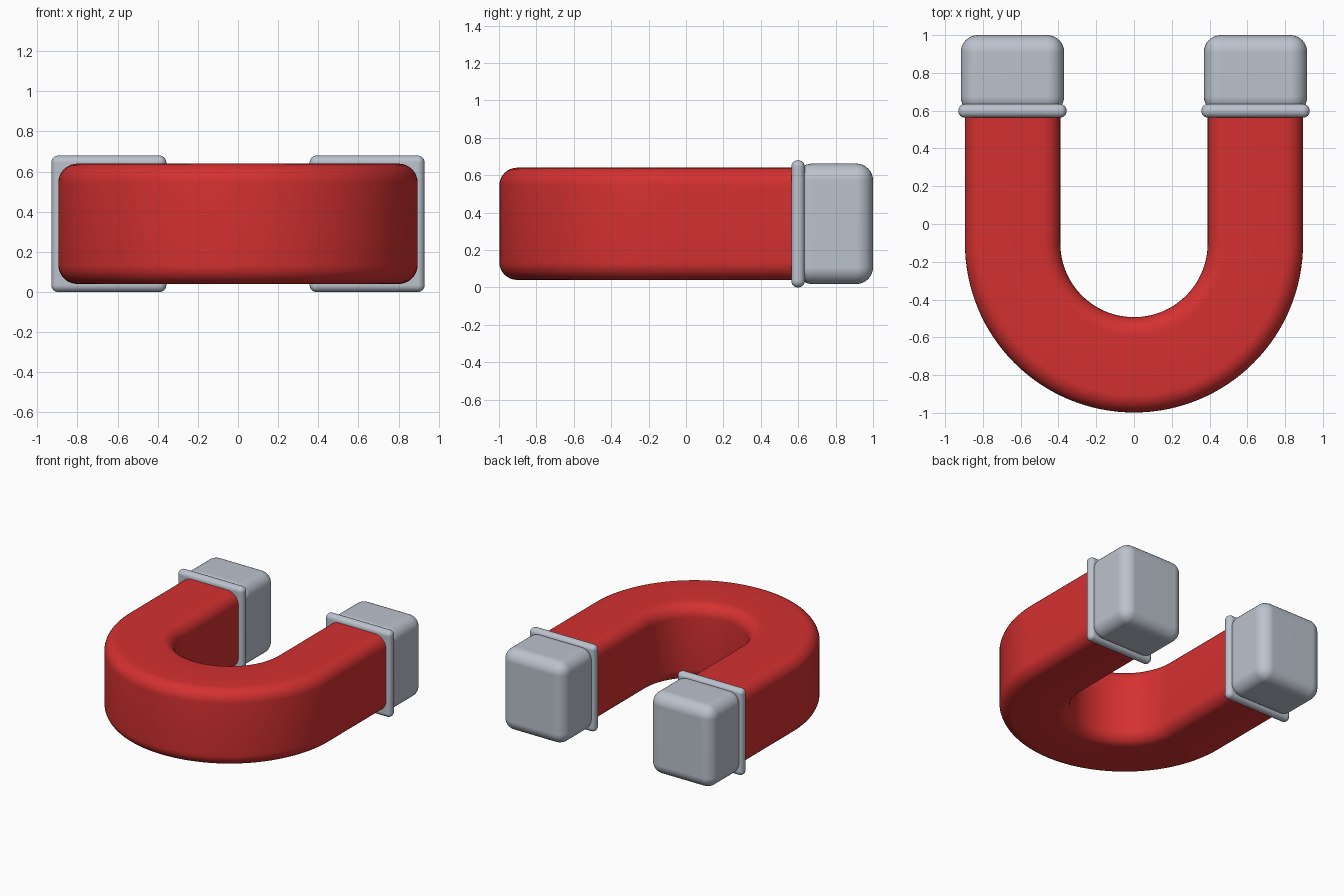
import bpy, bmesh, math
from mathutils import Vector

if "Cube" in bpy.data.objects:
    bpy.data.objects.remove(bpy.data.objects["Cube"])

def material(name, rgb):
    m = bpy.data.materials.new(name)
    m.diffuse_color = (*rgb, 1)
    m.use_nodes = True
    m.node_tree.nodes["Principled BSDF"].inputs["Base Color"].default_value = m.diffuse_color
    return m

red = material("red paint", (0.66, 0.03, 0.03))
steel = material("pale steel", (0.50, 0.54, 0.61))

def finish(name, bm, mat):
    bmesh.ops.recalc_face_normals(bm, faces=bm.faces)
    me = bpy.data.meshes.new(name)
    bm.to_mesh(me)
    bm.free()
    for p in me.polygons:
        p.use_smooth = True
    me.materials.append(mat)
    ob = bpy.data.objects.new(name, me)
    bpy.context.collection.objects.link(ob)
    return ob

def rounded_box(name, lo, hi, radius, segments, mat):
    bm = bmesh.new()
    bmesh.ops.create_cube(bm, size=1)
    for v in bm.verts:
        v.co = Vector([lo[i] if v.co[i] < 0 else hi[i] for i in range(3)])
    bmesh.ops.bevel(bm, geom=bm.edges[:], offset=radius, segments=segments,
                    profile=0.5, affect='EDGES')
    ob = finish(name, bm, mat)
    mod = ob.modifiers.new("even shading", 'WEIGHTED_NORMAL')
    mod.keep_sharp = True
    return ob

# Horseshoe body: rounded rectangle section swept along a U path
R, HALF_W, HALF_H, MID_Z, CORNER = 0.6425, 0.2525, 0.30, 0.34, 0.095
ARC_Y, END_Y = -0.103, 0.60
section = []
for k, (sx, sz) in enumerate([(1, 1), (-1, 1), (-1, -1), (1, -1)]):
    for j in range(9):
        a = math.radians(90 * k + 90 * j / 8)
        section.append((sx * (HALF_W - CORNER) + CORNER * math.cos(a),
                        sz * (HALF_H - CORNER) + CORNER * math.sin(a)))
path = [(-R, END_Y, math.pi)]
for i in range(65):
    a = math.pi + math.pi * i / 64
    path.append((R * math.cos(a), ARC_Y + R * math.sin(a), a))
path.append((R, END_Y, 2 * math.pi))

bm = bmesh.new()
rings = [[bm.verts.new((x + u * math.cos(a), y + u * math.sin(a), MID_Z + w))
          for u, w in section] for x, y, a in path]
n = len(section)
for r0, r1 in zip(rings, rings[1:]):
    for j in range(n):
        bm.faces.new((r0[j], r0[(j + 1) % n], r1[(j + 1) % n], r1[j]))
bm.faces.new(rings[0])
bm.faces.new(rings[-1])
body = finish("horseshoe_body", bm, red)
bpy.context.view_layer.objects.active = body
body.select_set(True)
bpy.ops.object.shade_smooth_by_angle(angle=math.radians(40))

# Steel pole caps and the collars around their bases, one per leg
for side, s in (("left", -1), ("right", 1)):
    def span(inner, outer):
        return sorted((s * inner, s * outer))
    x0, x1 = span(0.37, 0.917)
    rounded_box(side + "_pole_cap", (x0, 0.585, 0.018), (x1, 1.0, 0.662), 0.09, 8, steel)
    x0, x1 = span(0.357, 0.93)
    rounded_box(side + "_collar", (x0, 0.563, 0.0), (x1, 0.635, 0.68), 0.0345, 6, steel)
